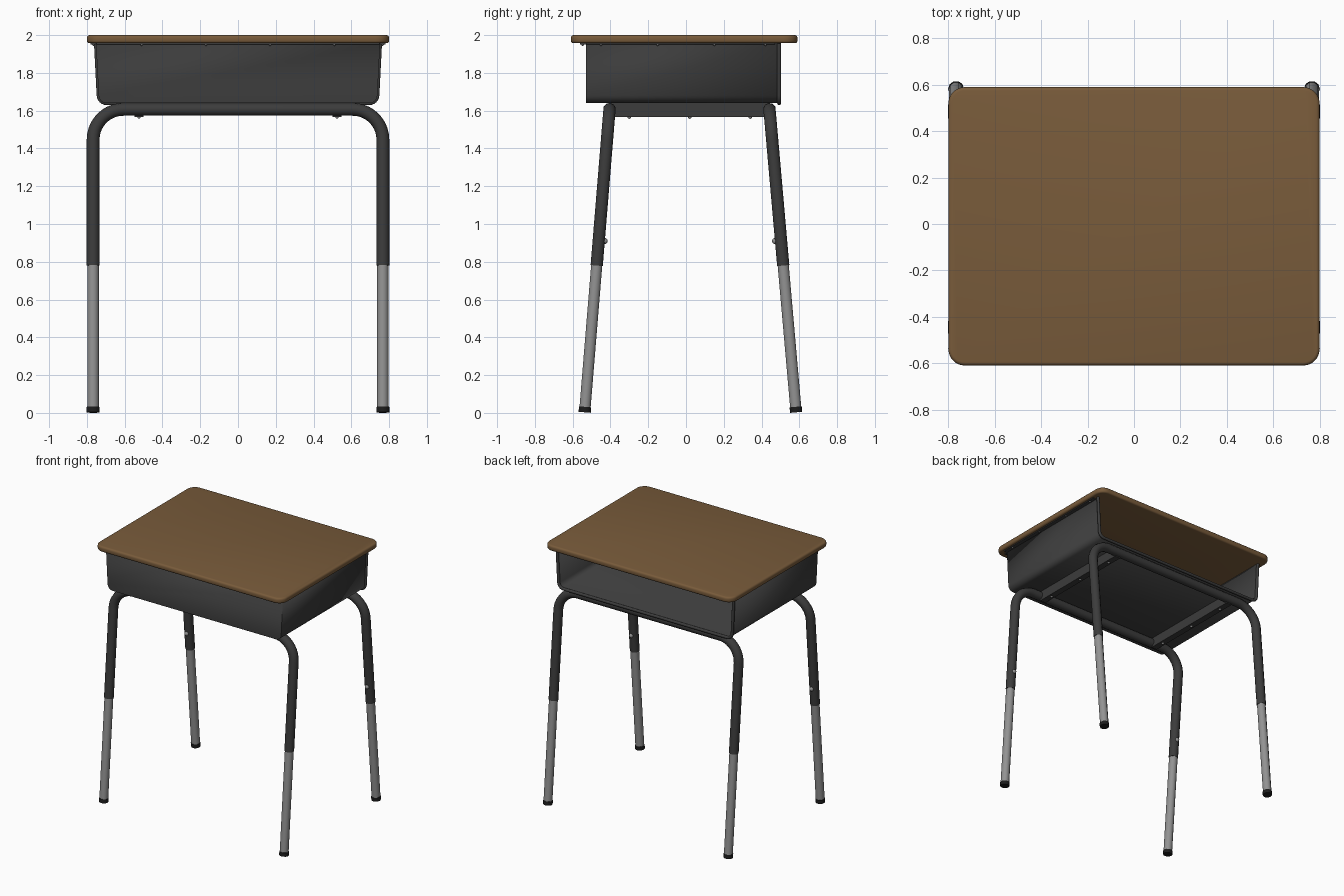
import bpy, bmesh, math
from mathutils import Vector

cube = bpy.data.objects.get("Cube")
if cube:
    bpy.data.objects.remove(cube, do_unlink=True)


def material(name, rgb):
    m = bpy.data.materials.new(name)
    m.use_nodes = True
    m.diffuse_color = (*rgb, 1)
    m.node_tree.nodes["Principled BSDF"].inputs["Base Color"].default_value = (*rgb, 1)
    return m


WOOD = material("brown_wood", (0.19, 0.105, 0.043))
DARK = material("charcoal_metal", (0.045, 0.045, 0.045))
GREY = material("bare_steel", (0.29, 0.29, 0.29))
BLACK = material("black_rubber", (0.012, 0.012, 0.012))


def finish(ob, mat, angle=40):
    ob.data.materials.append(mat)
    bpy.ops.object.select_all(action="DESELECT")
    ob.select_set(True)
    bpy.context.view_layer.objects.active = ob
    if ob.type == "CURVE":
        bpy.ops.object.convert(target="MESH")
    bpy.ops.object.shade_smooth_by_angle(angle=math.radians(angle))
    return ob


def from_bmesh(name, bm, mat):
    bmesh.ops.recalc_face_normals(bm, faces=bm.faces)
    me = bpy.data.meshes.new(name)
    bm.to_mesh(me)
    bm.free()
    ob = bpy.data.objects.new(name, me)
    bpy.context.collection.objects.link(ob)
    return finish(ob, mat)


def box(name, x, y, z, mat):
    bm = bmesh.new()
    bmesh.ops.create_cube(bm, size=1)
    for v in bm.verts:
        v.co = [a + (b - a) * (c + 0.5) for (a, b), c in zip((x, y, z), v.co)]
    return from_bmesh(name, bm, mat)


def tube(name, points, radius, mat):
    cu = bpy.data.curves.new(name, "CURVE")
    cu.dimensions = "3D"
    cu.bevel_depth = radius
    cu.bevel_resolution = 3
    cu.use_fill_caps = True
    sp = cu.splines.new("POLY")
    sp.points.add(len(points) - 1)
    for p, co in zip(sp.points, points):
        p.co = (*co, 1)
    ob = bpy.data.objects.new(name, cu)
    bpy.context.collection.objects.link(ob)
    return finish(ob, mat)


def button(name, loc, radius, mat):
    bm = bmesh.new()
    bmesh.ops.create_uvsphere(bm, u_segments=10, v_segments=6, radius=radius)
    bmesh.ops.translate(bm, verts=bm.verts, vec=loc)
    return from_bmesh(name, bm, mat)


def arc(cx, cz, r, start, end, n):
    steps = [math.radians(start + (end - start) * i / n) for i in range(n + 1)]
    return [(cx + r * math.cos(t), cz + r * math.sin(t)) for t in steps]


# Desktop: rounded rectangle with softened rims
bm = bmesh.new()
R = 0.07
outline = []
for cx, cy, a in ((0.73, 0.52, 0), (-0.73, 0.52, 90), (-0.73, -0.54, 180), (0.73, -0.54, 270)):
    outline += arc(cx, cy, R, a, a + 90, 8)
face = bm.faces.new([bm.verts.new((x, y, 1.957)) for x, y in outline])
up = bmesh.ops.extrude_face_region(bm, geom=[face])
bmesh.ops.translate(bm, vec=(0, 0, 0.043), verts=[g for g in up["geom"] if isinstance(g, bmesh.types.BMVert)])
rims = [e for e in bm.edges if abs(e.verts[0].co.z - e.verts[1].co.z) < 1e-5]
bmesh.ops.bevel(bm, geom=rims, offset=0.014, segments=3, profile=0.5, affect="EDGES")
from_bmesh("desktop", bm, WOOD)

# Book tray: U-shaped sheet closed at the front, open at the back
half = arc(0.695, 1.683, 0.043, -90, -3, 6) + [(0.752, 1.957)]
profile = [(-x, z) for x, z in reversed(half)] + half
bm = bmesh.new()
front = [bm.verts.new((x, -0.53, z)) for x, z in profile]
back = [bm.verts.new((x, 0.495, z)) for x, z in profile]
for i in range(len(profile) - 1):
    bm.faces.new((front[i], front[i + 1], back[i + 1], back[i]))
bm.faces.new(front)
tray = from_bmesh("book_tray", bm, DARK)
sheet = tray.modifiers.new("sheet", "SOLIDIFY")
sheet.thickness = 0.01
# solidify towards the inside of the tray
sheet.offset = -1
if tray.data.polygons[-1].normal.y > 0:
    tray.data.flip_normals()

# Rolled lip around the tray opening
tube("tray_rolled_lip", [(x, 0.493, z) for x, z in profile], 0.011, DARK)

# Mounting flanges under the desktop
for s, side in ((1, "left"), (-1, "right")):
    box(side + "_tray_flange", sorted((s * 0.742, s * 0.78)), (-0.53, 0.47), (1.95, 1.958), DARK)
    for y in (-0.45, -0.15, 0.15, 0.42):
        button(side + "_flange_screw", (s * 0.766, y, 1.95), 0.007, GREY)
box("front_tray_flange", (-0.75, 0.75), (-0.56, -0.525), (1.95, 1.958), DARK)
for x in (-0.51, -0.17, 0.17, 0.51):
    button("front_flange_screw", (x, -0.547, 1.95), 0.007, GREY)

# Support rails joining the two leg frames
for s, side in ((1, "left"), (-1, "right")):
    box(side + "_support_rail", sorted((s * 0.5, s * 0.548)), (-0.4, 0.44), (1.567, 1.642), DARK)
    for y in (-0.3, 0.02, 0.34):
        button(side + "_rail_screw", (s * 0.524, y, 1.567), 0.01, GREY)

# Leg frames: bent upper tube, telescoping lower legs, feet and lock buttons
TOP, LEG_X, BEND = 1.607, 0.767, 0.16
for name, y_top, slope in (("front", -0.405, -0.082), ("back", 0.442, 0.088)):
    def on_leg(x, z):
        return Vector((x, y_top + (TOP - z) * slope, z))

    side_path = [(LEG_X, 0.78)] + arc(LEG_X - BEND, TOP - BEND, BEND, 0, 90, 10)
    path = side_path + [(-x, z) for x, z in reversed(side_path)]
    tube(name + "_frame_tube", [on_leg(x, z) for x, z in path], 0.034, DARK)
    inward = -math.copysign(0.032, slope)
    for s, side in ((1, "left"), (-1, "right")):
        label = f"{name}_{side}"
        x = s * LEG_X
        tube(label + "_lower_leg", [on_leg(x, 0.02), on_leg(x, 0.9)], 0.031, GREY)
        tube(label + "_foot", [on_leg(x, 0.003), on_leg(x, 0.032)], 0.034, BLACK)
        button(label + "_lock_button", on_leg(x, 0.91) + Vector((0, inward, 0)), 0.016, GREY)
